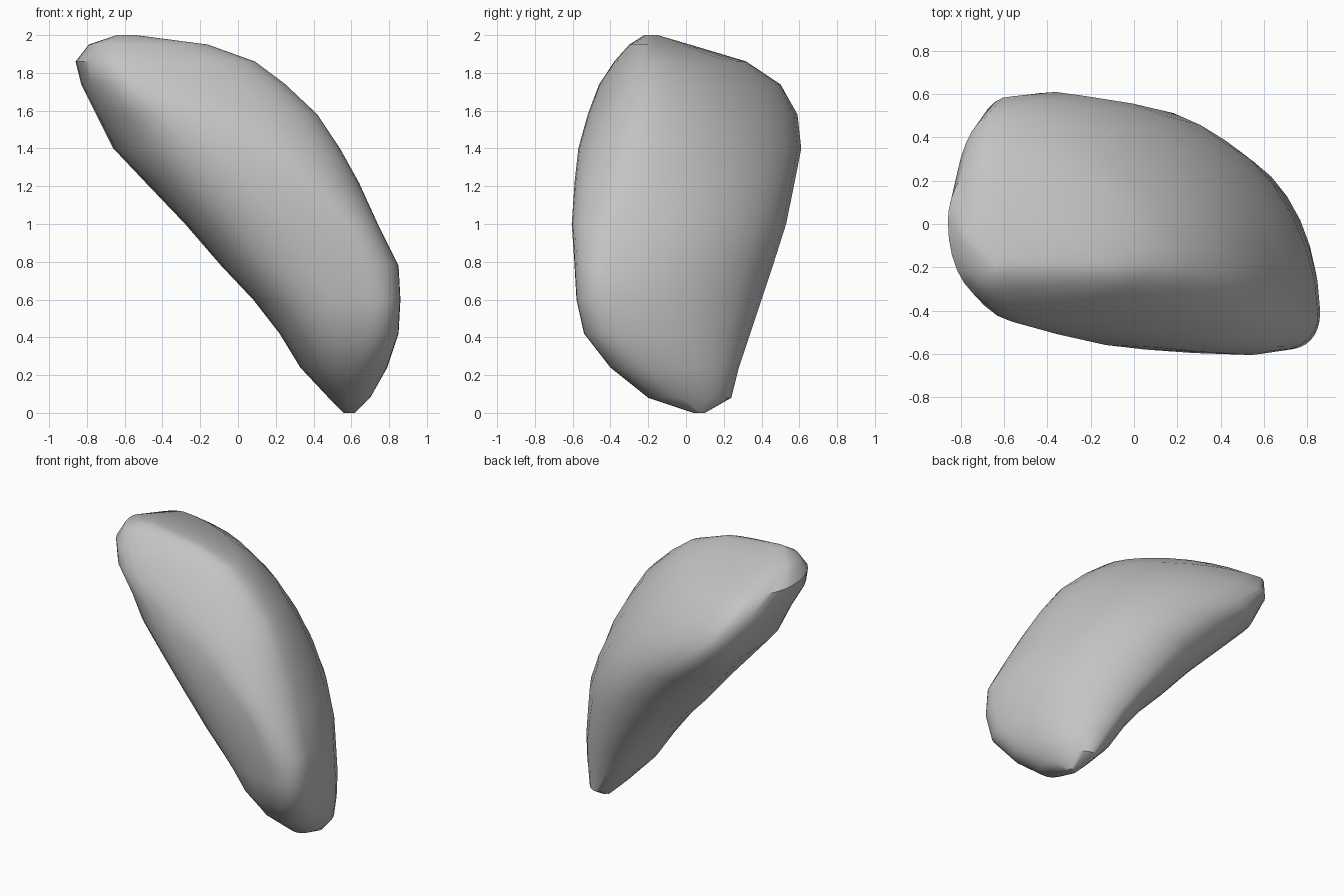
import bpy, bmesh, math

# Horizontal slices of the boulder:
# z, left x, its y, right x, its y, front y, its x, back y, its x
SLICES = [
    (0.00, 0.56, 0.07, 0.62, 0.07, 0.04, 0.59, 0.10, 0.59),
    (0.08, 0.48, 0.06, 0.70, -0.03, -0.20, 0.60, 0.24, 0.55),
    (0.24, 0.33, 0.06, 0.79, -0.20, -0.40, 0.62, 0.28, 0.48),
    (0.42, 0.22, 0.07, 0.85, -0.34, -0.54, 0.68, 0.34, 0.40),
    (0.60, 0.08, 0.08, 0.86, -0.40, -0.58, 0.70, 0.40, 0.30),
    (0.78, -0.09, 0.10, 0.85, -0.42, -0.59, 0.62, 0.46, 0.19),
    (1.00, -0.28, 0.14, 0.74, -0.36, -0.605, 0.54, 0.53, 0.07),
    (1.22, -0.49, 0.20, 0.64, -0.29, -0.59, 0.30, 0.575, -0.13),
    (1.40, -0.66, 0.24, 0.54, -0.26, -0.57, 0.10, 0.61, -0.36),
    (1.58, -0.75, 0.22, 0.42, -0.23, -0.52, -0.20, 0.59, -0.56),
    (1.74, -0.83, 0.10, 0.25, -0.20, -0.46, -0.48, 0.50, -0.66),
    (1.86, -0.86, 0.02, 0.09, -0.19, -0.38, -0.59, 0.32, -0.66),
    (1.95, -0.79, -0.08, -0.16, -0.20, -0.30, -0.62, 0.02, -0.64),
    (2.00, -0.64, -0.19, -0.54, -0.19, -0.22, -0.60, -0.15, -0.61),
]
# Fullness of each quarter by height: z, front left, front right, back left, back right
FULLNESS = [
    (0.0, 2.2, 2.2, 2.0, 2.0),
    (0.5, 2.8, 2.4, 2.0, 1.8),
    (1.0, 3.0, 2.1, 2.1, 1.85),
    (1.5, 2.7, 2.0, 2.5, 1.7),
    (1.75, 2.3, 2.0, 1.8, 1.6),
    (2.0, 2.0, 2.0, 1.7, 1.7),
]
SIDES = 32


def fullness(z, column):
    for a, b in zip(FULLNESS, FULLNESS[1:]):
        if z <= b[0]:
            t = (z - a[0]) / (b[0] - a[0])
            return a[column] + (b[column] - a[column]) * t
    return FULLNESS[-1][column]


def slice_point(s, a):
    """Point at angle a on a lopsided oval through the four extremes."""
    z, xl, yl, xr, yr, yf, xf, yb, xb = s
    c, d = math.cos(a), math.sin(a)
    sx, sy = (xr, yr) if c >= 0 else (xl, yl)
    ex, ey = (xb, yb) if d >= 0 else (xf, yf)
    power = 2 / fullness(z, 1 + (c >= 0) + 2 * (d >= 0))
    return (ex + (sx - ex) * abs(c) ** power, sy + (ey - sy) * abs(d) ** power, z)


bm = bmesh.new()
rings = [[bm.verts.new(slice_point(s, math.tau * (i + 0.01) / SIDES)) for i in range(SIDES)]
         for s in SLICES]
for low, high in zip(rings, rings[1:]):
    for i in range(SIDES):
        j = (i + 1) % SIDES
        bm.faces.new((low[i], low[j], high[j], high[i]))
bm.faces.new(rings[0][::-1])
bm.faces.new(rings[-1])
bmesh.ops.recalc_face_normals(bm, faces=bm.faces)

mesh = bpy.data.meshes.new("boulder")
bm.to_mesh(mesh)
bm.free()

# Plain grey stone
stone = bpy.data.materials.new("grey_stone")
stone.diffuse_color = (0.55, 0.55, 0.55, 1)
mesh.materials.append(stone)

boulder = bpy.data.objects.new("boulder", mesh)
bpy.context.collection.objects.link(boulder)
bpy.context.view_layer.objects.active = boulder
boulder.select_set(True)
bpy.ops.object.shade_smooth_by_angle(angle=math.radians(40))
